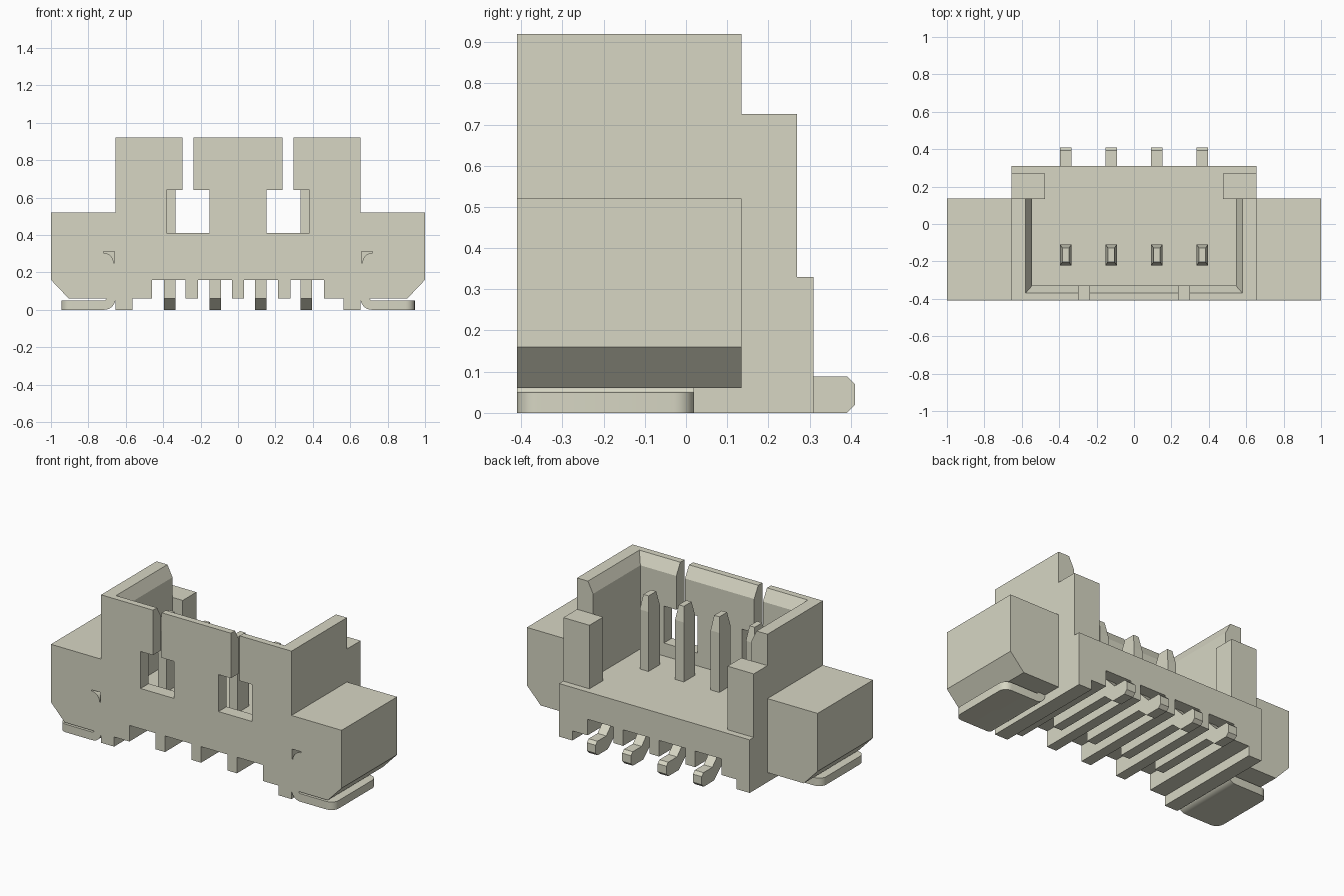
import bpy, bmesh, math
from mathutils import Vector

cube = bpy.data.objects.get("Cube")
if cube:
    bpy.data.objects.remove(cube, do_unlink=True)

mat = bpy.data.materials.new("beige_plastic")
mat.use_nodes = True
COLOUR = (0.68, 0.675, 0.55, 1)
mat.diffuse_color = COLOUR
bsdf = next(n for n in mat.node_tree.nodes if n.type == 'BSDF_PRINCIPLED')
bsdf.inputs["Base Color"].default_value = COLOUR


def finish(name, bm):
    bmesh.ops.recalc_face_normals(bm, faces=bm.faces[:])
    me = bpy.data.meshes.new(name)
    bm.to_mesh(me)
    bm.free()
    me.materials.append(mat)
    ob = bpy.data.objects.new(name, me)
    bpy.context.collection.objects.link(ob)
    return ob


def prism_bm(pts, axis, lo, hi):
    """Extrude a closed outline along x (points are y, z) or y (points are x, z)."""
    bm = bmesh.new()
    place = (lambda p: (lo, p[0], p[1])) if axis == 'x' else (lambda p: (p[0], lo, p[1]))
    face = bm.faces.new([bm.verts.new(place(p)) for p in pts])
    ext = bmesh.ops.extrude_face_region(bm, geom=[face])
    move = Vector((hi - lo, 0, 0)) if axis == 'x' else Vector((0, hi - lo, 0))
    bmesh.ops.translate(bm, verts=[v for v in ext["geom"] if isinstance(v, bmesh.types.BMVert)], vec=move)
    return bm


def prism(name, pts, axis, lo, hi):
    return finish(name, prism_bm(pts, axis, lo, hi))


def loft(name, levels):
    """Join rectangles (x0, x1, y0, y1, z) stacked upward."""
    bm = bmesh.new()
    rings = [[bm.verts.new(c) for c in ((a, c0, z), (b, c0, z), (b, d, z), (a, d, z))]
             for a, b, c0, d, z in levels]
    bm.faces.new(rings[0])
    bm.faces.new(rings[-1])
    for r, s in zip(rings, rings[1:]):
        for i in range(4):
            j = (i + 1) % 4
            bm.faces.new((r[i], r[j], s[j], s[i]))
    return finish(name, bm)


def box(name, x0, x1, y0, y1, z0, z1):
    return loft(name, [(x0, x1, y0, y1, z0), (x0, x1, y0, y1, z1)])


def cut(ob, cutter):
    cutter.hide_render = True
    mod = ob.modifiers.new("cut", 'BOOLEAN')
    mod.operation = 'DIFFERENCE'
    mod.solver = 'EXACT'
    mod.object = cutter
    bpy.context.view_layer.objects.active = ob
    bpy.ops.object.modifier_apply(modifier=mod.name)
    bpy.data.objects.remove(cutter, do_unlink=True)


FRONT, WALL_BACK, POST_BACK, BASE_BACK = -0.41, 0.135, 0.27, 0.31
FLOOR, TOP = 0.33, 0.92
PIN_X = (-0.365, -0.122, 0.122, 0.365)

# Housing: front outline with ribbed underside, extruded front to back
half = [(0.033, 0.06), (0.033, 0.16), (0.215, 0.16), (0.215, 0.06), (0.28, 0.06), (0.28, 0.16),
        (0.46, 0.16), (0.46, 0.06), (0.565, 0.06), (0.565, 0), (0.655, 0), (0.655, TOP)]
outline = half + [(-x, z) for x, z in reversed(half)]
housing = prism("housing", outline, 'y', FRONT, BASE_BACK)

# Cavity, open back, rear posts and flared rim
cut(housing, box("cavity_cutter", -0.545, 0.545, -0.33, WALL_BACK, FLOOR, 1.1))
cut(housing, box("opening_cutter", -0.475, 0.475, 0.05, 0.6, FLOOR, 1.1))
cut(housing, box("ledge_cutter", -0.8, 0.8, POST_BACK, 0.6, FLOOR, 1.1))
cut(housing, box("post_top_cutter", -0.8, 0.8, WALL_BACK, 0.6, 0.725, 1.1))
cut(housing, loft("rim_cutter", [(-0.545, 0.545, -0.33, 0.5, 0.85),
                                 (-0.58, 0.58, -0.37, 0.5, TOP),
                                 (-0.58, 0.58, -0.37, 0.5, 1.1)]))

# Latch windows with the slots above them
for s in (-1, 1):
    a, b = sorted((s * 0.153, s * 0.383))
    cut(housing, box("window_cutter", a, b, -0.6, -0.2, 0.41, 0.64))
    a, b = sorted((s * 0.238, s * 0.298))
    cut(housing, box("slot_cutter", a, b, -0.6, -0.2, 0.6, 1.1))

# Side wings and solder tabs
for s, side in ((1, "left"), (-1, "right")):
    wing_pts = [(0.655, 0.06), (0.905, 0.06), (1, 0.16), (1, 0.52), (0.655, 0.52)]
    wing = prism(side + "_wing", [(s * x, z) for x, z in wing_pts], 'y', FRONT, WALL_BACK)

    # Small corner gap where the tab bends inside the wing
    arc = [(0.72 - 0.055 * math.cos(t), 0.25 + 0.055 * math.sin(t))
           for t in (math.pi / 2 * i / 6 for i in range(7))]
    gap = arc + [(0.72, 0.312), (0.66, 0.312), (0.66, 0.25)]
    cut(wing, prism("gap_cutter", [(s * x, z) for x, z in gap], 'y', -0.6, 0.02))

    # Tab: flat foot curling up into the wing
    steps = [math.pi / 2 * i / 8 for i in range(9)]
    outer = [(0.715 - 0.06 * math.sin(t), 0.06 - 0.06 * math.cos(t)) for t in steps]
    inner = [(0.715 - 0.01 * math.sin(t), 0.06 - 0.01 * math.cos(t)) for t in reversed(steps)]
    tab_pts = [(0.945, 0)] + outer + inner + [(0.945, 0.05)]
    bm = prism_bm([(s * x, z) for x, z in tab_pts], 'y', FRONT, 0.02)
    corners = [e for e in bm.edges
               if all(abs(abs(v.co.x) - 0.945) < 1e-4 for v in e.verts)
               and abs(e.verts[0].co.y - e.verts[1].co.y) < 1e-4]
    bmesh.ops.bevel(bm, geom=corners, offset=0.05, segments=6, profile=0.5, affect='EDGES')
    tab = finish(side + "_solder_tab", bm)
    bpy.ops.object.select_all(action='DESELECT')
    tab.select_set(True)
    bpy.context.view_layer.objects.active = tab
    bpy.ops.object.shade_smooth_by_angle(angle=math.radians(30))

# Contact pins and the leads running under the base to the back
lead_pts = [(-0.22, 0.06), (0.22, 0.06), (0.29, 0), (0.39, 0), (0.41, 0.02), (0.41, 0.07),
            (0.392, 0.088), (0.305, 0.088), (0.235, 0.16), (-0.22, 0.16)]
for i, x in enumerate(PIN_X, 1):
    loft(f"pin_{i}", [(x - 0.03, x + 0.03, -0.222, -0.11, FLOOR),
                      (x - 0.03, x + 0.03, -0.222, -0.11, 0.70),
                      (x - 0.018, x + 0.018, -0.203, -0.128, 0.79)])
    prism(f"lead_{i}", lead_pts, 'x', x - 0.03, x + 0.03)
